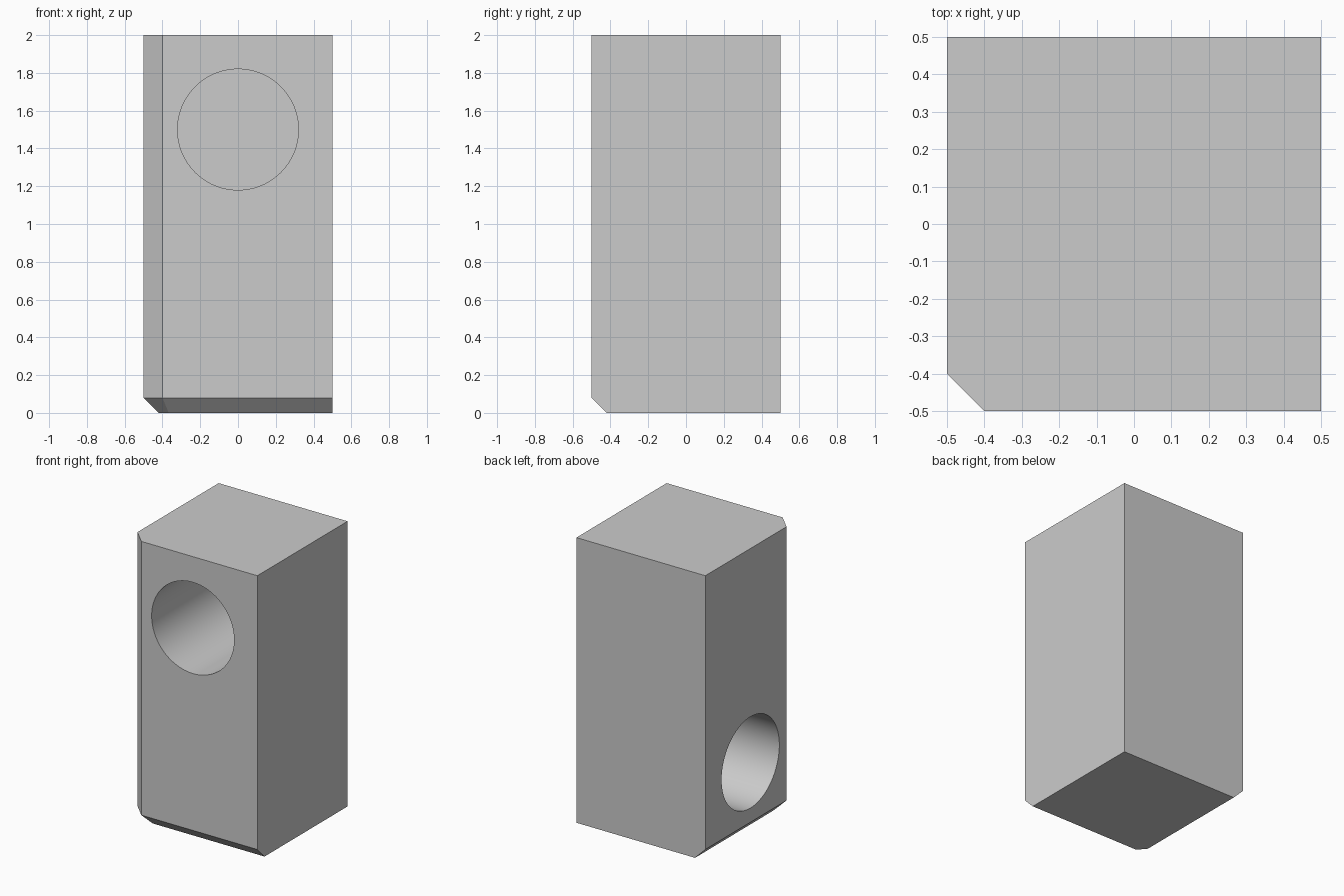
import bpy
import bmesh
from math import radians
from mathutils import Matrix

default = bpy.data.objects.get("Cube")
if default:
    bpy.data.objects.remove(default, do_unlink=True)

HALF, HEIGHT = 0.5, 2.0
CORNER, FOOT = 0.1, 0.08         # corner chamfer and bottom chamfer
RADIUS, DEPTH = 0.32, 0.85       # blind bores

grey = bpy.data.materials.new("light_grey")
grey.use_nodes = True
colour = (0.6, 0.6, 0.6, 1)
grey.diffuse_color = colour
grey.node_tree.nodes["Principled BSDF"].inputs["Base Color"].default_value = colour


def make_object(name, bm):
    bmesh.ops.recalc_face_normals(bm, faces=bm.faces)
    mesh = bpy.data.meshes.new(name)
    bm.to_mesh(mesh)
    bm.free()
    mesh.materials.append(grey)
    obj = bpy.data.objects.new(name, mesh)
    bpy.context.collection.objects.link(obj)
    return obj


def outline(inset):
    """Plan of the block, moved in on the front, the right and the cut corner."""
    edge = -HALF + inset
    cut = CORNER - 2 * HALF + inset * 2 ** 0.5
    return [(HALF, edge), (HALF, HALF), (edge, HALF),
            (edge, cut - edge), (cut - edge, edge)]


# Block lofted through three plan outlines
bm = bmesh.new()
rings = [[bm.verts.new((x, y, z)) for x, y in outline(inset)]
         for z, inset in ((0, FOOT), (FOOT, 0), (HEIGHT, 0))]
for low, high in zip(rings, rings[1:]):
    for i in range(len(low)):
        j = (i + 1) % len(low)
        bm.faces.new((low[i], low[j], high[j], high[i]))
bm.faces.new(rings[0])
bm.faces.new(rings[-1])
block = make_object("block", bm)


# Blind bores: upper one in the front, lower one in the right side
def bore(name, centre, axis):
    bm = bmesh.new()
    bmesh.ops.create_cone(
        bm, cap_ends=True, segments=96, radius1=RADIUS, radius2=RADIUS,
        depth=2 * DEPTH,
        matrix=Matrix.Translation(centre) @ Matrix.Rotation(radians(90), 4, axis))
    cutter = make_object(name, bm)
    cutter.hide_render = True
    mod = block.modifiers.new(name, "BOOLEAN")
    mod.operation = "DIFFERENCE"
    mod.solver = "EXACT"
    mod.object = cutter
    bpy.ops.object.modifier_apply(modifier=mod.name)
    bpy.data.objects.remove(cutter, do_unlink=True)


bpy.ops.object.select_all(action="DESELECT")
bpy.context.view_layer.objects.active = block
block.select_set(True)
bore("front_bore", (0, -HALF, 1.5), "X")
bore("side_bore", (-HALF, 0, 0.5), "Y")
bpy.ops.object.shade_smooth_by_angle(angle=radians(30))
